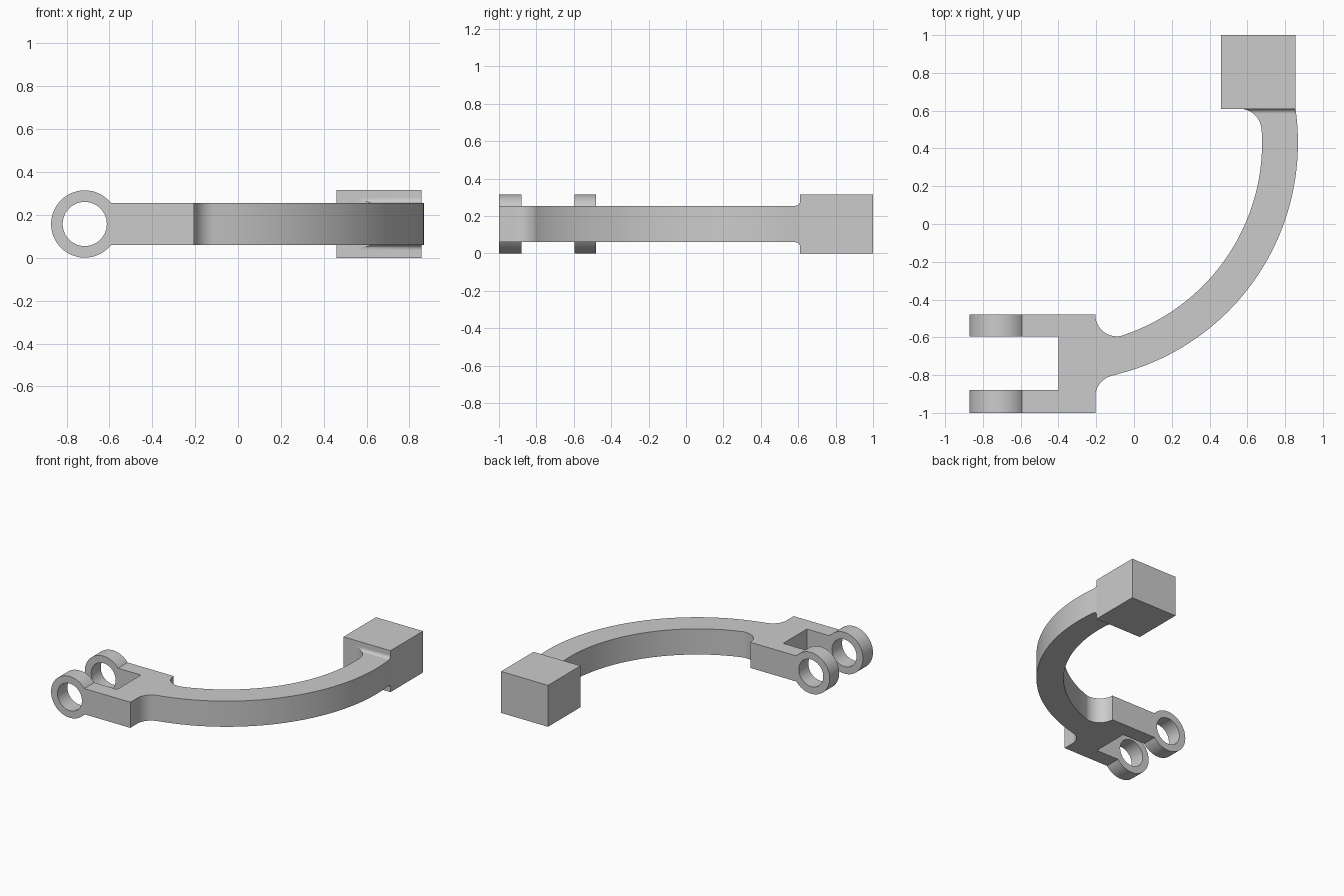
import bpy, bmesh
from math import sin, cos, pi, sqrt, atan2, asin
from mathutils import Vector

cube = bpy.data.objects.get("Cube")
if cube:
    bpy.data.objects.remove(cube, do_unlink=True)

grey = bpy.data.materials.new("light_grey")
grey.use_nodes = True
grey.diffuse_color = (0.6, 0.6, 0.6, 1)
grey.node_tree.nodes["Principled BSDF"].inputs["Base Color"].default_value = (0.6, 0.6, 0.6, 1)

LOW, HIGH, TOP = 0.06, 0.255, 0.315      # arm underside, arm top, block top
MID = TOP / 2
CENTRE = Vector((-0.395, 0.43))          # centre of the arm's sweep
R_OUT, R_IN = 1.263, 1.073
FILLET = 0.115
BLOCK_Y = 0.61
EYE_X, EYE_R, HOLE_R = -0.715, 0.157, 0.103
CHORD = asin((HIGH - MID) / EYE_R)       # where the eye meets its bar
BAR_X = EYE_X + EYE_R * cos(CHORD)


def finish(bm, name):
    bmesh.ops.remove_doubles(bm, verts=bm.verts, dist=0.0002)
    bmesh.ops.recalc_face_normals(bm, faces=bm.faces)
    mesh = bpy.data.meshes.new(name)
    bm.to_mesh(mesh)
    bm.free()
    obj = bpy.data.objects.new(name, mesh)
    bpy.context.collection.objects.link(obj)
    mesh.materials.append(grey)
    bpy.ops.object.select_all(action='DESELECT')
    obj.select_set(True)
    bpy.context.view_layer.objects.active = obj
    bpy.ops.object.shade_smooth_by_angle(angle=pi / 6)
    return obj


def arc(centre, radius, start, end, steps):
    angles = [start + (end - start) * i / steps for i in range(steps + 1)]
    return [(centre[0] + radius * cos(a), centre[1] + radius * sin(a)) for a in angles]


def heading(point):
    d = Vector(point) - CENTRE
    return atan2(d.y, d.x)


def add_eye(bm, y0, y1):
    """Ring with its outer edge cut flat where the bar joins it."""
    steps, gap = 48, 12
    outer = arc((EYE_X, MID), EYE_R, CHORD, 2 * pi - CHORD, steps)
    inner = arc((EYE_X, MID), HOLE_R, CHORD, 2 * pi - CHORD, steps)
    inner += arc((EYE_X, MID), HOLE_R, -CHORD, CHORD, gap)[1:-1]
    rings = []
    for y in (y0, y1):
        o = [bm.verts.new((x, y, z)) for x, z in outer]
        n = [bm.verts.new((x, y, z)) for x, z in inner]
        for i in range(steps):
            bm.faces.new((o[i], o[i + 1], n[i + 1], n[i]))
        bm.faces.new([o[-1], o[0], n[0]] + n[:steps - 1:-1])
        rings.append((o, n))
    (o0, n0), (o1, n1) = rings
    for i in range(steps):
        bm.faces.new((o0[i], o0[i + 1], o1[i + 1], o1[i]))
    for i in range(len(n0)):
        j = (i + 1) % len(n0)
        bm.faces.new((n0[i], n0[j], n1[j], n1[i]))


# Curved arm and fork in one outline
low_c, high_c, top_c = (-0.09, -0.915), (-0.09, -0.48), (0.56, BLOCK_Y - FILLET)
outline = [(BAR_X, -1), (-0.205, -1)]
outline += arc(low_c, FILLET, pi, heading(low_c) + pi, 12)
outline += arc(CENTRE, R_OUT, heading(low_c), asin((BLOCK_Y - CENTRE.y) / R_OUT), 48)
outline += arc(top_c, FILLET, pi / 2, heading(top_c), 12)
outline += arc(CENTRE, R_IN, heading(top_c), heading(high_c), 48)
outline += arc(high_c, FILLET, heading(high_c), -pi, 14)
outline += [(BAR_X, -0.48), (BAR_X, -0.595), (-0.4, -0.595), (-0.4, -0.88), (BAR_X, -0.88)]
# Drop near-repeated points where the arcs meet
outline = [p for i, p in enumerate(outline)
           if (Vector(p) - Vector(outline[i - 1])).length > 0.004]

bm = bmesh.new()
lower = [bm.verts.new((x, y, LOW)) for x, y in outline]
upper = [bm.verts.new((x, y, HIGH)) for x, y in outline]
bm.faces.new(lower)
bm.faces.new(upper)
for i in range(len(outline)):
    a, b = lower[i - 1], lower[i]
    if max(a.co.x, b.co.x) > BAR_X + 0.001:      # bar ends stay open for the eyes
        bm.faces.new((a, b, upper[i], upper[i - 1]))
add_eye(bm, -1, -0.88)
add_eye(bm, -0.595, -0.48)
finish(bm, "curved_arm_with_fork")

# End block
bm = bmesh.new()
bmesh.ops.create_cube(bm, size=1)
for v in bm.verts:
    v.co = (0.6575 + v.co.x * 0.395, 0.805 + v.co.y * 0.39, MID + v.co.z * TOP)
finish(bm, "end_block")

# Small concave fillets between arm and block, above and below
SMALL = 0.025
for name, side in (("upper_fillet", 1), ("lower_fillet", -1)):
    bm = bmesh.new()
    rows = []
    for i in range(13):
        t = pi / 2 * i / 12
        y = BLOCK_Y - SMALL + SMALL * sin(t)
        rise = HIGH - MID + SMALL * (1 - cos(t))
        left = top_c[0] + sqrt(max(0, FILLET ** 2 - (y - top_c[1]) ** 2))
        right = CENTRE.x + sqrt(R_OUT ** 2 - (y - CENTRE.y) ** 2)
        base = HIGH - MID
        corners = ((left, base), (right, base), (right, rise), (left, rise))
        rows.append([bm.verts.new((x, y, MID + side * z)) for x, z in corners])
    for r, s in zip(rows, rows[1:]):
        for k in range(4):
            bm.faces.new((r[k - 1], r[k], s[k], s[k - 1]))
    bm.faces.new(rows[-1])
    finish(bm, name)
